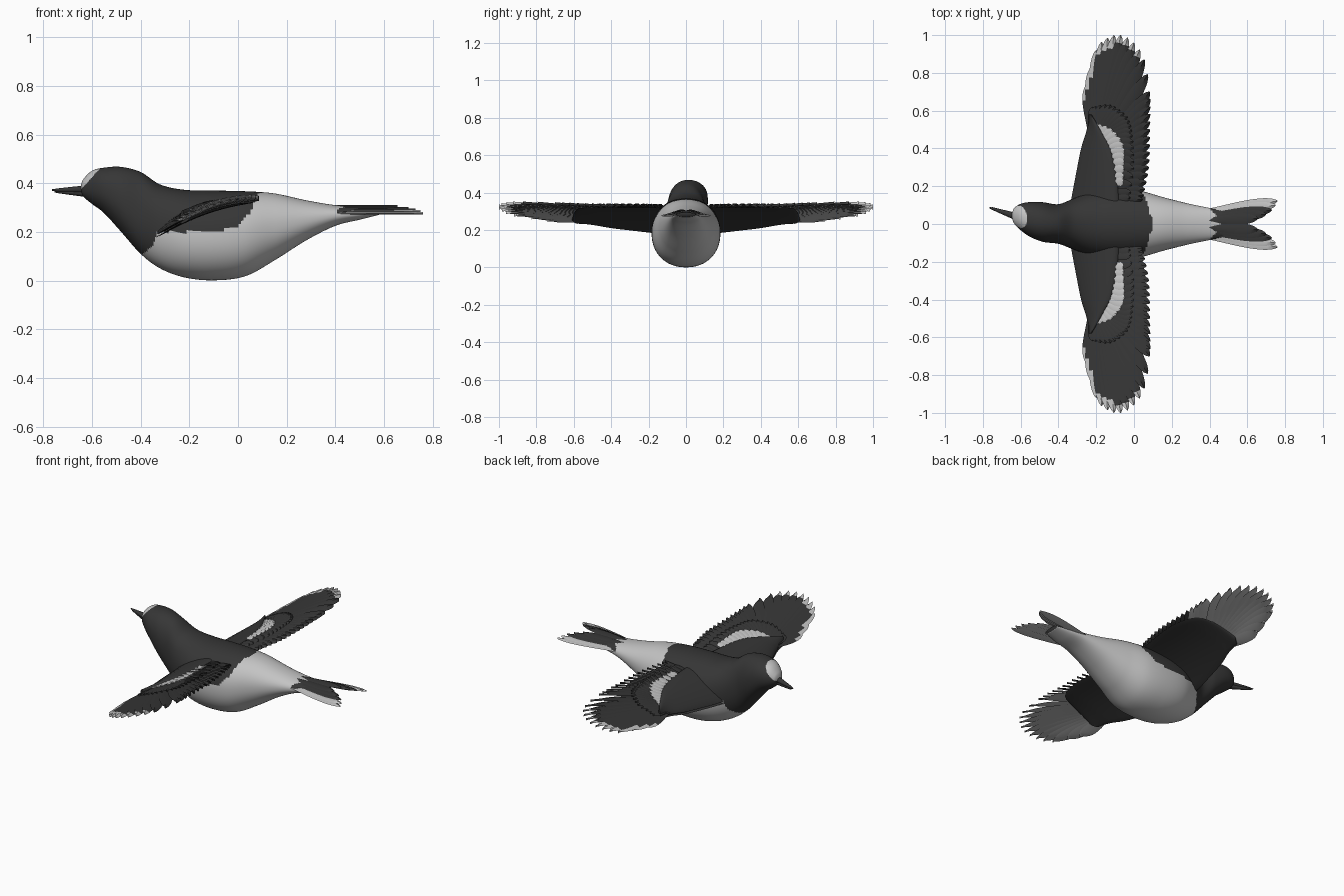
import bpy, bmesh, math
from mathutils import Vector

cube = bpy.data.objects.get("Cube")
if cube:
    bpy.data.objects.remove(cube, do_unlink=True)


def material(name, value):
    m = bpy.data.materials.new(name)
    m.use_nodes = True
    col = (value, value, value, 1)
    m.diffuse_color = col
    m.node_tree.nodes["Principled BSDF"].inputs["Base Color"].default_value = col
    m.node_tree.nodes["Principled BSDF"].inputs["Roughness"].default_value = 0.8
    return m


MATS = [material("charcoal plumage", 0.037), material("pale grey plumage", 0.55)]
DARK, PALE = 0, 1


def finish(name, bm, angle=50):
    bmesh.ops.recalc_face_normals(bm, faces=bm.faces)
    mesh = bpy.data.meshes.new(name)
    bm.to_mesh(mesh)
    bm.free()
    for m in MATS:
        mesh.materials.append(m)
    mesh.shade_smooth()
    mesh.set_sharp_from_angle(angle=math.radians(angle))
    obj = bpy.data.objects.new(name, mesh)
    bpy.context.collection.objects.link(obj)


def spline(rows, u):
    """Smooth curve through rows of any dimension, u from 0 to 1."""
    f = min(max(u, 0), 1) * (len(rows) - 1)
    i = min(int(f), len(rows) - 2)
    t = f - i
    a, b, c, d = (rows[min(max(i + k, 0), len(rows) - 1)] for k in (-1, 0, 1, 2))
    return [q + 0.5 * t * (r - p + t * (2 * p - 5 * q + 4 * r - s + t * (3 * (q - r) + s - p)))
            for p, q, r, s in zip(a, b, c, d)]


def loft(bm, rings, rule):
    """Skin closed rings; rule(ring, side, centre) gives the colour index."""
    vs = [[bm.verts.new(p) for p in ring] for ring in rings]
    n = len(vs[0])
    for i in range(len(vs) - 1):
        for j in range(n):
            k = (j + 1) % n
            f = bm.faces.new((vs[i][j], vs[i][k], vs[i + 1][k], vs[i + 1][j]))
            f.material_index = rule(i, j, f.calc_center_median())
    for i in (0, len(vs) - 1):
        f = bm.faces.new(vs[i])
        f.material_index = rule(min(i, len(vs) - 2), 0, f.calc_center_median())


def squircle(v, power):
    return math.copysign(abs(v) ** power, v)


def ellipse(x, y, z, w, h, n, power=1):
    return [Vector((x, y + w * squircle(math.cos(a), power), z + h * squircle(math.sin(a), power)))
            for a in (2 * math.pi * k / n for k in range(n))]


# Body: x, top, bottom, half width, sideways shift of the turned head
BODY = [(-.646, .39, .37, .01, .045), (-.635, .417, .345, .04, .043),
        (-.6, .451, .315, .07, .037), (-.55, .464, .277, .092, .024),
        (-.48, .467, .2, .105, .01), (-.4, .446, .11, .105, 0),
        (-.32, .395, .05, .135, 0), (-.22, .373, .013, .172, 0),
        (-.1, .37, .001, .184, 0), (.03, .367, .018, .176, 0),
        (.15, .358, .083, .143, 0), (.28, .33, .165, .11, 0),
        (.4, .31, .225, .085, 0), (.5, .302, .25, .07, 0), (.58, .295, .27, .05, 0)]
# Lower edge of the dark mantle: x, z
MANTLE = [(-.42, .09), (-.35, .14), (-.33, .2), (-.1, .2), (0, .225), (.05, .28),
          (.08, .355), (.115, .37)]


def body_colour(i, j, c):
    if c.x < -.555 and c.z - .38 > (c.x + .64) * 1.1:
        return PALE
    if c.x < MANTLE[0][0]:
        return DARK
    if c.x > .41:
        return DARK if c.z > .278 and c.x > .48 - abs(c.y) else PALE
    for (x0, z0), (x1, z1) in zip(MANTLE, MANTLE[1:]):
        if x0 <= c.x <= x1:
            return DARK if c.z > z0 + (z1 - z0) * (c.x - x0) / (x1 - x0) else PALE
    return PALE


bm = bmesh.new()
rings = []
for i in range(181):
    x, top, bot, w, y = spline(BODY, i / 180)
    rings.append(ellipse(x, y, (top + bot) / 2, max(w, .004), max((top - bot) / 2, .004), 88, .92))
loft(bm, rings, body_colour)
finish("body", bm, 80)

# Beak: two slim mandibles following the turned head
for name, z0, z1, length, r in (("upper_beak", .375, .372, 1, .017),
                                ("lower_beak", .357, .365, .93, .014)):
    bm = bmesh.new()
    rings = []
    for i in range(9):
        t = i / 8
        size = r * (1 - t) ** .8 + .004
        rings.append(ellipse(-.615 - .149 * length * t, .036 + .05 * t,
                             z0 + (z1 - z0) * t, size, size * .8, 12))
    loft(bm, rings, lambda i, j, c: DARK)
    finish(name, bm)

ROWS = (0, .2, .4, .55, .66, .74, .8, .86, .92, .97, 1)


def feather(bm, root, tip, width, height, under=PALE, pale_from=2, thick=.005, skew=.004):
    """Thin ridged blade with a rounded tip; height(x, y) is the surface it lies on."""
    root, tip = Vector(root), Vector(tip)
    along = (tip - root).normalized()
    across = Vector((-along.y, along.x)) * width / 2
    rings = []
    for t in ROWS:
        w = .55 + .45 * min(1, t * 2)
        if t > .66:
            w *= max(.06, max(0, 1 - ((t - .66) / .34) ** 2) ** .6)
        ring = []
        for side, dz in ((-1, -skew), (0, thick), (1, skew), (0, -thick * .6)):
            p = root.lerp(tip, t) + across * side * w
            ring.append(Vector((p.x, p.y, height(p.x, p.y) + dz)))
        rings.append(ring)
    loft(bm, rings, lambda i, j, c: under if j > 1 else PALE if ROWS[i] >= pale_from else DARK)


def wing_height(x, y):
    """Pitched, cambered wing surface that rises a little towards the tip."""
    camber = .03 * max(0, 1 - ((x + .12) / .2) ** 2)
    return .205 + .34 * (x + .3) + camber + .035 * max(0, abs(y) - .5)


def panel(bm, s, lead, trail, top, bottom, rise, drop):
    """Aerofoil skin between a leading and a trailing curve."""
    rings = []
    for i in range(25):
        a, b = Vector(spline(lead, i / 24)), Vector(spline(trail, i / 24))
        ring = []
        for k in range(20):
            ang = 2 * math.pi * k / 20
            v = .5 - .5 * math.cos(ang)
            p = a.lerp(b, v)
            h = math.sin(ang) * (top if k < 10 else bottom) + rise * v - drop
            ring.append(Vector((p.x, s * p.y, wing_height(p.x, p.y) + h)))
        rings.append(ring)
    loft(bm, rings, lambda i, j, c: DARK)


# Wing layout curves in plan, from the shoulder outwards
TIPS = [(.045, .13), (.08, .3), (.085, .5), (.083, .7), (.055, .87), (0, .96),
        (-.07, 1), (-.14, .985), (-.2, .92), (-.245, .74)]
ROOTS = [(-.14, .12), (-.14, .25), (-.14, .35), (-.15, .41), (-.16, .45),
         (-.17, .47), (-.18, .48), (-.19, .49), (-.21, .49), (-.225, .49)]
COVERT_TIPS = [(-.02, .14), (.0, .3), (-.005, .45), (-.03, .56), (-.12, .63), (-.22, .62)]
BAND_IN = [(-.12, .22), (-.125, .32), (-.14, .4), (-.17, .45), (-.21, .48)]
BAND_OUT = [(-.055, .225), (-.05, .33), (-.055, .42), (-.115, .5), (-.19, .53)]
LEAD = [(-.34, .09), (-.31, .25), (-.28, .4), (-.25, .5), (-.238, .58)]
ARM_TRAIL = [(-.08, .09), (-.09, .25), (-.115, .38), (-.16, .47), (-.225, .58)]
UNDER_TRAIL = [(.03, .1), (.06, .3), (.06, .45), (.0, .57), (-.2, .61)]
# Positions along the wing: close-set secondaries, then broad spread primaries
SECONDARIES = [i / 45 for i in range(16)]
PRIMARIES = [1 / 3 + i * 2 / 36 for i in range(1, 13)]


def lifted(lift):
    return lambda x, y: wing_height(x, y) + lift


for s, side in ((-1, "front"), (1, "back")):
    def place(curve, u):
        x, y = spline(curve, u)
        return x, s * y

    # Flight feathers, the outer ones tipped pale
    bm = bmesh.new()
    for u in SECONDARIES + PRIMARIES:
        pale = 2 if u < .45 else .92 if u < .7 else .86 if u < .85 else .66
        feather(bm, place(ROOTS, u), place(TIPS, u), .054 if u < .3 else .07, lifted(0),
                DARK if u < .25 else PALE, pale, .007, .008 * s)
    finish(side + "_wing_flight_feathers", bm, 30)

    # Greater coverts
    bm = bmesh.new()
    for i in range(22):
        u = i / 21
        feather(bm, place(ROOTS, u), place(COVERT_TIPS, u), .045, lifted(.012), DARK,
                skew=.004 * s)
    finish(side + "_wing_coverts", bm, 30)

    # Pale crescent band
    bm = bmesh.new()
    for i in range(13):
        u = i / 12
        feather(bm, place(BAND_IN, u), place(BAND_OUT, u), .045, lifted(.021), PALE, 0,
                skew=.003 * s)
    finish(side + "_wing_pale_band", bm, 30)

    # Smooth arm and dark underwing lining
    bm = bmesh.new()
    panel(bm, s, LEAD, ARM_TRAIL, .026, .014, .016, 0)
    finish(side + "_wing_arm", bm)
    bm = bmesh.new()
    panel(bm, s, LEAD, UNDER_TRAIL, .004, .008, 0, .012)
    finish(side + "_wing_lining", bm)

# Forked tail: dark inner feathers above pale outer ones
TAIL = [(.655, .03), (.7, .052), (.73, .074), (.75, .1), (.76, .122)]
for s, side in ((-1, "front"), (1, "back")):
    bm = bmesh.new()
    for i, (x, y) in enumerate(TAIL):
        z = .304 - .007 * i
        feather(bm, (.4, s * (.018 + .012 * i)), (x, s * y), .058,
                lambda px, py: z, PALE, 0 if i > 2 else 2, .006, 0)
    finish(side + "_tail_feathers", bm, 30)
